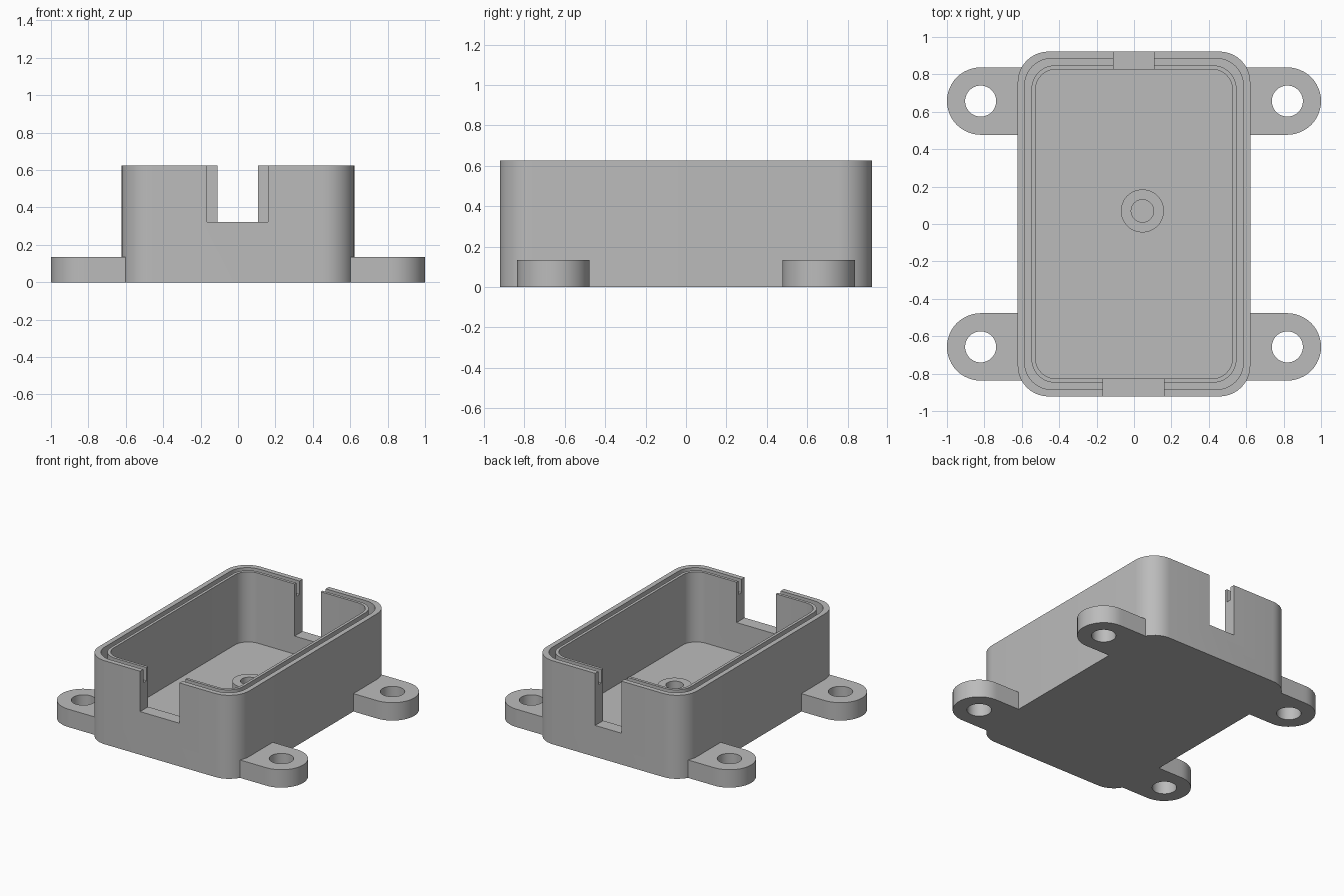
import bpy, bmesh
from math import cos, sin, pi, radians

default = bpy.data.objects.get("Cube")
if default:
    bpy.data.objects.remove(default, do_unlink=True)

grey = bpy.data.materials.new("plain grey")
grey.use_nodes = True
grey.diffuse_color = (0.5, 0.5, 0.5, 1)
grey.node_tree.nodes["Principled BSDF"].inputs["Base Color"].default_value = (0.5, 0.5, 0.5, 1)


def rounded_rect(hx, hy, r, z, steps=10):
    """Ring of points around a rounded rectangle."""
    ring = []
    for q, (sx, sy) in enumerate([(1, 1), (-1, 1), (-1, -1), (1, -1)]):
        for i in range(steps + 1):
            a = (q + i / steps) * pi / 2
            ring.append((sx * (hx - r) + r * cos(a), sy * (hy - r) + r * sin(a), z))
    return ring


def circle(cx, cy, r, z, n=48):
    return [(cx + r * cos(2 * pi * i / n), cy + r * sin(2 * pi * i / n), z) for i in range(n)]


def tab_outline(cx, cy, r, z, side, reach=0.25, n=48):
    """Round on the outer end, square on the end buried in the wall."""
    ring = []
    for i in range(n):
        c, s = cos(2 * pi * i / n), sin(2 * pi * i / n)
        d = r if c >= -1e-6 else min(reach / -c, r / max(abs(s), 1e-6))
        ring.append((cx + side * d * c, cy + d * s, z))
    return ring


def loft(name, rings, closed=False):
    """Skin the rings in order; cap both ends unless the loop is closed."""
    bm = bmesh.new()
    loops = [[bm.verts.new(p) for p in ring] for ring in rings]
    pairs = list(zip(loops, loops[1:])) + ([(loops[-1], loops[0])] if closed else [])
    for a, b in pairs:
        for i in range(len(a)):
            j = (i + 1) % len(a)
            bm.faces.new((a[i], a[j], b[j], b[i]))
    if not closed:
        bm.faces.new(loops[0])
        bm.faces.new(loops[-1])
    bmesh.ops.recalc_face_normals(bm, faces=bm.faces)
    mesh = bpy.data.meshes.new(name)
    bm.to_mesh(mesh)
    bm.free()
    mesh.materials.append(grey)
    obj = bpy.data.objects.new(name, mesh)
    bpy.context.collection.objects.link(obj)
    return obj


def activate(obj):
    bpy.ops.object.select_all(action='DESELECT')
    obj.select_set(True)
    bpy.context.view_layer.objects.active = obj


def smooth(obj):
    activate(obj)
    bpy.ops.object.shade_smooth_by_angle(angle=radians(30))


def cut_notch(obj, x0, x1, y, bottom):
    """Cut an open-topped notch through an end wall."""
    bpy.ops.mesh.primitive_cube_add(size=1, location=((x0 + x1) / 2, y, bottom + 0.5))
    cutter = bpy.context.object
    cutter.name = "notch_cutter"
    cutter.scale = (x1 - x0, 0.4, 1)
    cutter.hide_render = True
    mod = obj.modifiers.new("notch", 'BOOLEAN')
    mod.operation, mod.solver, mod.object = 'DIFFERENCE', 'EXACT', cutter
    activate(obj)
    bpy.ops.object.modifier_apply(modifier=mod.name)
    bpy.data.objects.remove(cutter, do_unlink=True)


# Open case: outer wall, seal groove in the rim, inner wall and floor
HX, HY, TOP, FLOOR, GROOVE = 0.622, 0.922, 0.625, 0.10, 0.525
steps = [(0, 0.165, 0), (0, 0.165, TOP),
         (0.037, 0.145, TOP), (0.037, 0.145, GROOVE),
         (0.074, 0.125, GROOVE), (0.074, 0.125, TOP),
         (0.095, 0.11, TOP), (0.095, 0.11, FLOOR)]
case = loft("case_body", [rounded_rect(HX - d, HY - d, r, z) for d, r, z in steps])
cut_notch(case, -0.165, 0.16, -0.92, 0.323)
cut_notch(case, -0.11, 0.107, 0.92, 0.235)
smooth(case)

# Hollow post standing on the floor
post = loft("floor_post", [circle(0.045, 0.07, r, z) for r, z in
                           [(0.115, 0.09), (0.115, 0.23), (0.06, 0.23), (0.06, 0.11)]])
smooth(post)

# Four mounting tabs with screw holes
for side, side_name in ((1, "left"), (-1, "right")):
    for cy, end_name in ((-0.657, "front"), (0.657, "back")):
        cx = side * 0.82
        rings = [tab_outline(cx, cy, 0.18, z, side) for z in (0, 0.134)]
        for z in (0.134, 0):
            hole = circle(0, 0, 0.083, z)
            rings.append([(cx + side * x, cy + y, h) for x, y, h in hole])
        smooth(loft(f"{end_name}_{side_name}_tab", rings, closed=True))
